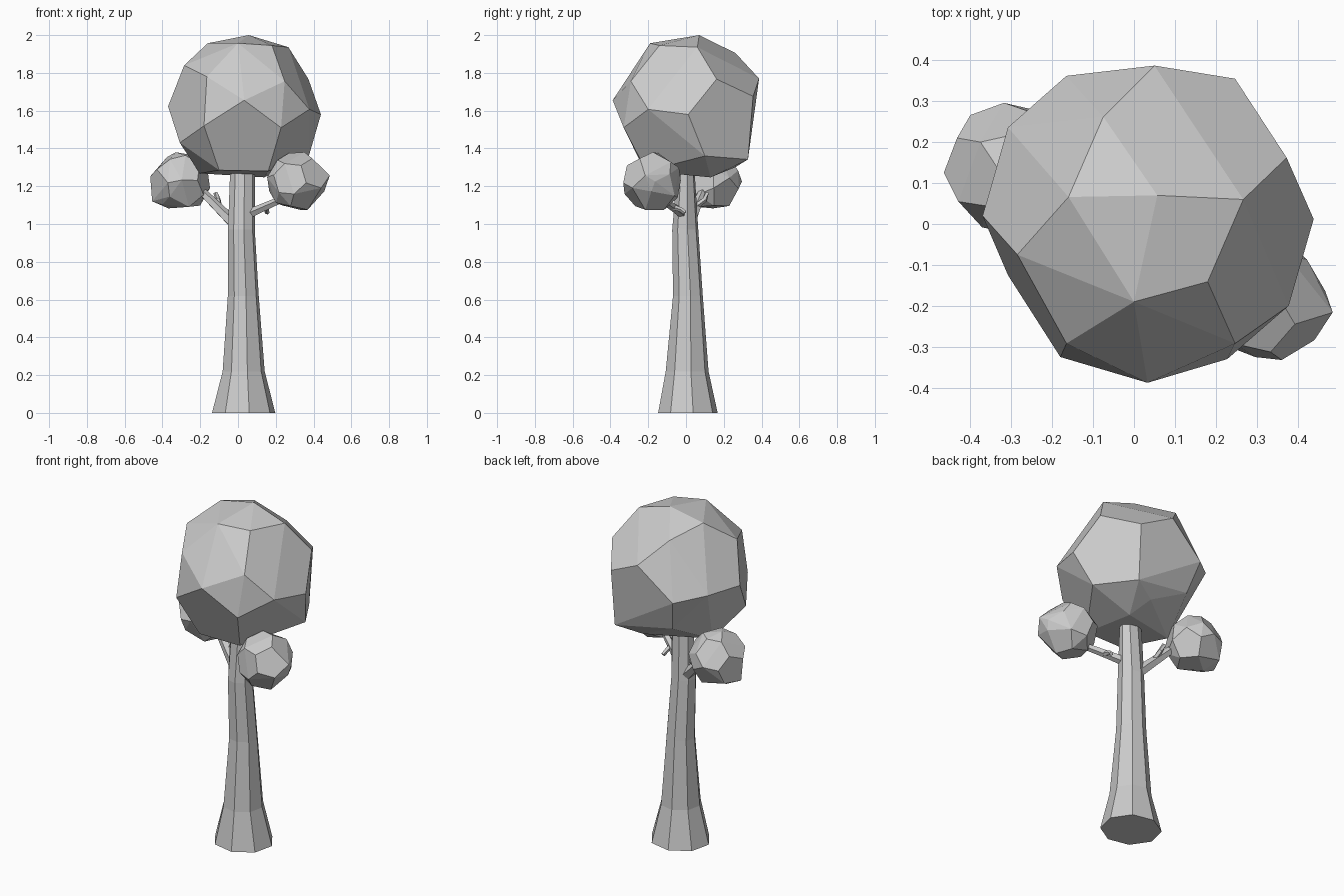
import bpy, bmesh, math
from mathutils import Vector, Matrix

if "Cube" in bpy.data.objects:
    bpy.data.objects.remove(bpy.data.objects["Cube"])


def finish(bm, name):
    bmesh.ops.recalc_face_normals(bm, faces=bm.faces)
    me = bpy.data.meshes.new(name)
    bm.to_mesh(me)
    bm.free()
    ob = bpy.data.objects.new(name, me)
    bpy.context.collection.objects.link(ob)
    return ob


def loft(name, rings, sides, turn=0.0):
    """Tube through rings of (centre, radius_a, radius_b), square to the path."""
    bm = bmesh.new()
    loops = []
    pts = [Vector(r[0]) for r in rings]
    for i, (c, ra, rb) in enumerate(rings):
        d = pts[min(i + 1, len(pts) - 1)] - pts[max(i - 1, 0)]
        if name == "trunk":
            u, v = Vector((1, 0, 0)), Vector((0, 1, 0))
        else:
            u = d.cross(Vector((0, 0, 1))).normalized()
            v = u.cross(d).normalized()
        ang = [turn + 2 * math.pi * k / sides for k in range(sides)]
        loops.append([bm.verts.new(Vector(c) + u * ra * math.cos(a) + v * rb * math.sin(a))
                      for a in ang])
    for lo, hi in zip(loops, loops[1:]):
        for k in range(sides):
            n = (k + 1) % sides
            bm.faces.new((lo[k], lo[n], hi[n], hi[k]))
    bm.faces.new(loops[0])
    bm.faces.new(loops[-1])
    return finish(bm, name)


# Corner points of the faceted foliage
CROWN = [
    (.057, .07, 2.0), (0, -.19, 1.957), (-.16, .066, 1.957), (.267, .06, 1.936),
    (-.075, .262, 1.905), (.18, -.141, 1.945), (-.285, -.075, 1.84), (-.165, -.292, 1.78),
    (.373, .162, 1.767), (.247, -.292, 1.756), (.05, .387, 1.77), (.247, .355, 1.676),
    (-.165, .362, 1.59), (-.308, .236, 1.627), (.439, .012, 1.58), (.378, -.2, 1.607),
    (.033, -.388, 1.655), (-.37, .02, 1.623), (-.18, -.325, 1.52), (.228, -.33, 1.51),
    (-.308, -.125, 1.43), (.375, .10, 1.36), (.24, .328, 1.342), (-.12, .30, 1.405),
    (.10, .26, 1.30), (-.203, .04, 1.268), (-.10, -.22, 1.285), (.16, -.21, 1.28),
    (.14, .13, 1.247)]
CENTRE = Vector((.035, 0, 1.625))


def foliage(name, centre, scale, rot):
    bm = bmesh.new()
    for p in CROWN:
        bm.verts.new(rot @ (Vector(p) - CENTRE) * scale + Vector(centre))
    out = bmesh.ops.convex_hull(bm, input=bm.verts)
    junk = [g for g in out["geom_interior"] + out["geom_unused"]
            if isinstance(g, bmesh.types.BMVert)]
    bmesh.ops.delete(bm, geom=list(set(junk)), context='VERTS')
    bmesh.ops.dissolve_limit(bm, angle_limit=math.radians(9), verts=bm.verts, edges=bm.edges)
    return finish(bm, name)


# Crown and two side clumps
foliage("crown", CENTRE, 1.0, Matrix.Identity(3))
foliage("left_clump", (-.302, .14, 1.232), .395, Matrix.Rotation(2.2, 3, 'Z'))
foliage("right_clump", (.302, -.183, 1.225), .395,
        Matrix.Rotation(-1.3, 3, 'Z') @ Matrix.Rotation(.9, 3, 'X'))

# Trunk, flared at the foot
loft("trunk", [((.03, .01, 0), .17, .16), ((.03, .006, .22), .113, .115),
               ((.028, .01, .62), .083, .08), ((.018, -.004, .97), .072, .07),
               ((.024, 0, 1.3), .066, .045)], 8, math.radians(10))

# Branches into the clumps, each with a cut twig
loft("left_branch", [((0, .01, .98), .034, .034), ((-.10, .05, 1.08), .028, .028),
                     ((-.18, .085, 1.16), .024, .024), ((-.26, .12, 1.21), .02, .02)], 5)
loft("right_branch", [((.05, -.01, 1.05), .027, .027), ((.13, -.06, 1.085), .023, .023),
                      ((.22, -.12, 1.125), .02, .02), ((.28, -.16, 1.18), .018, .018)], 5)
loft("left_twig", [((-.10, .05, 1.09), .016, .016), ((-.105, .10, 1.13), .014, .014),
                   ((-.12, .11, 1.165), .012, .012)], 5)
loft("right_twig", [((.15, -.07, 1.09), .015, .015), ((.15, -.025, 1.075), .013, .013),
                    ((.155, -.005, 1.06), .012, .012)], 5)
